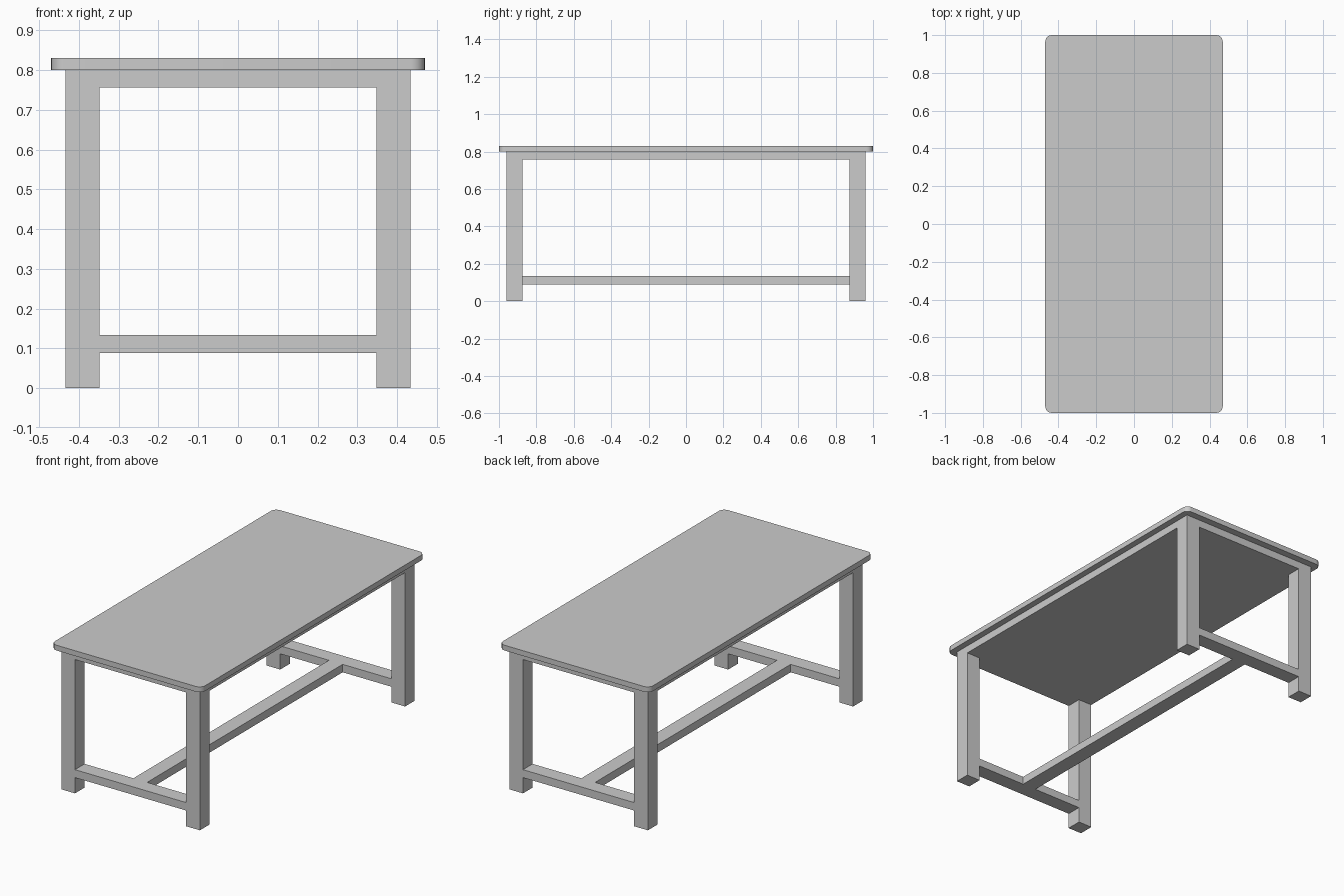
import bpy
import bmesh
from math import radians
from mathutils import Vector

cube = bpy.data.objects.get("Cube")
if cube:
    bpy.data.objects.remove(cube, do_unlink=True)

# Single plain grey finish
grey = bpy.data.materials.new("plain_grey")
grey.use_nodes = True
colour = (0.6, 0.6, 0.6, 1)
grey.diffuse_color = colour
grey.node_tree.nodes["Principled BSDF"].inputs["Base Color"].default_value = colour

# Main dimensions
TOP_X, TOP_Y, TOP_Z = 0.47, 1.0, 0.83
FRAME_X, FRAME_Y, FRAME_Z = 0.434, 0.96, 0.80
POST = 0.086
APRON_Z = 0.757
RAIL_LOW, RAIL_HIGH = 0.089, 0.134
INNER_X, INNER_Y = FRAME_X - POST, FRAME_Y - POST


def box(name, low, high, corner_radius=0):
    """Box between two corners, with optional rounded vertical edges."""
    low, high = Vector(low), Vector(high)
    bm = bmesh.new()
    bmesh.ops.create_cube(bm, size=1)
    bmesh.ops.scale(bm, vec=high - low, verts=bm.verts)
    if corner_radius:
        upright = [e for e in bm.edges
                   if abs(e.verts[0].co.z - e.verts[1].co.z) > 0.001]
        bmesh.ops.bevel(bm, geom=upright, offset=corner_radius,
                        segments=6, profile=0.5, affect='EDGES')
    mesh = bpy.data.meshes.new(name)
    bm.to_mesh(mesh)
    bm.free()
    mesh.materials.append(grey)
    obj = bpy.data.objects.new(name, mesh)
    obj.location = (low + high) / 2
    bpy.context.collection.objects.link(obj)
    return obj


# Table top with rounded corners
top = box("table_top", (-TOP_X, -TOP_Y, FRAME_Z), (TOP_X, TOP_Y, TOP_Z), 0.035)
bpy.ops.object.select_all(action='DESELECT')
top.select_set(True)
bpy.context.view_layer.objects.active = top
bpy.ops.object.shade_smooth_by_angle(angle=radians(30))

# Solid panel under the top
box("under_panel", (-FRAME_X, -FRAME_Y, APRON_Z), (FRAME_X, FRAME_Y, FRAME_Z))

# Legs and end stretchers
for end, sy in (("front", -1), ("back", 1)):
    y0, y1 = sorted((sy * INNER_Y, sy * FRAME_Y))
    for side, sx in (("left", 1), ("right", -1)):
        x0, x1 = sorted((sx * INNER_X, sx * FRAME_X))
        box(f"{end}_{side}_leg", (x0, y0, 0), (x1, y1, APRON_Z))
    box(f"{end}_stretcher", (-INNER_X, y0, RAIL_LOW), (INNER_X, y1, RAIL_HIGH))

# Long stretcher joining the two ends
box("centre_stretcher", (-POST / 2, -INNER_Y, RAIL_LOW), (POST / 2, INNER_Y, RAIL_HIGH))
